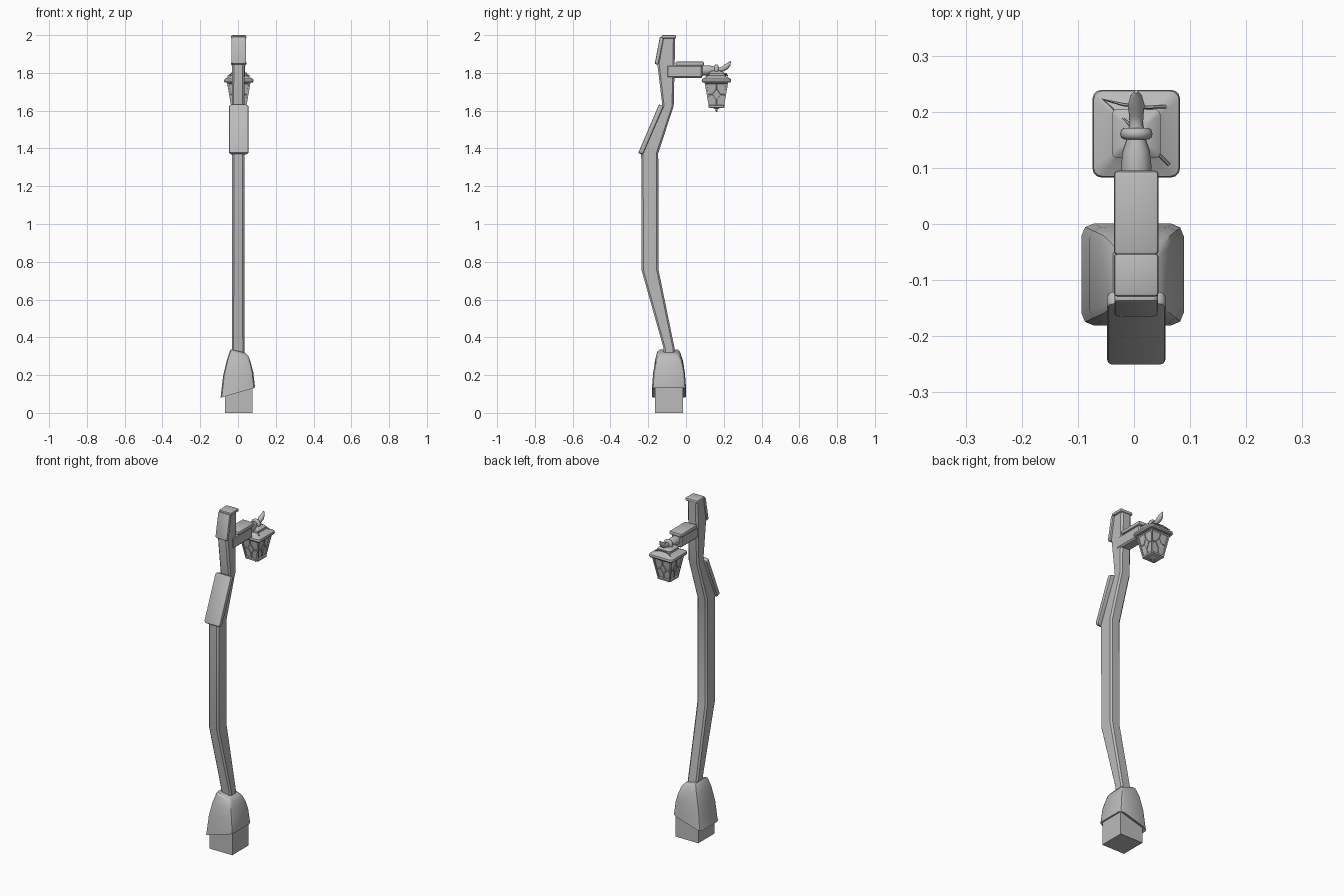
import bpy, bmesh, math
from mathutils import Matrix, Vector

if "Cube" in bpy.data.objects:
    bpy.data.objects.remove(bpy.data.objects["Cube"], do_unlink=True)

grey = bpy.data.materials.new("plain grey")
grey.use_nodes = True
grey.diffuse_color = (0.5, 0.5, 0.5, 1)
grey.node_tree.nodes["Principled BSDF"].inputs["Base Color"].default_value = (0.5, 0.5, 0.5, 1)

CX = 0.004          # shared centre line
LY = 0.161          # lantern centre


def finish(obj, angle=30):
    obj.data.materials.clear()
    obj.data.materials.append(grey)
    bpy.ops.object.select_all(action='DESELECT')
    obj.select_set(True)
    bpy.context.view_layer.objects.active = obj
    bpy.ops.object.shade_smooth_by_angle(angle=math.radians(angle))
    return obj


def from_bmesh(name, bm, angle=30):
    bmesh.ops.recalc_face_normals(bm, faces=bm.faces)
    mesh = bpy.data.meshes.new(name)
    bm.to_mesh(mesh)
    bm.free()
    obj = bpy.data.objects.new(name, mesh)
    bpy.context.collection.objects.link(obj)
    return finish(obj, angle)


def loft(name, rings, corner=0.2, segs=1, angle=30):
    """Rounded rectangles (x, y, half x, half y, z, slope in x) joined upward."""
    bm = bmesh.new()
    loops = []
    for x, y, hx, hy, z, slope in rings:
        r = corner * min(hx, hy)
        loop = []
        for q, (sx, sy) in enumerate(((1, 1), (-1, 1), (-1, -1), (1, -1))):
            for k in range(segs + 1):
                a = math.pi / 2 * (q + k / segs)
                dx = sx * (hx - r) + r * math.cos(a)
                dy = sy * (hy - r) + r * math.sin(a)
                loop.append(bm.verts.new((x + dx, y + dy, z + slope * dx)))
        loops.append(loop)
    for low, high in zip(loops, loops[1:]):
        for i in range(len(low)):
            j = (i + 1) % len(low)
            bm.faces.new((low[i], low[j], high[j], high[i]))
    bm.faces.new(loops[0])
    bm.faces.new(loops[-1])
    return from_bmesh(name, bm, angle)


def box(name, centre, size, tilt=0, bevel=0.006, segs=2, upright=0):
    """Box with soft edges; upright also rounds the corners seen from the front."""
    bm = bmesh.new()
    bmesh.ops.create_cube(bm, size=1)
    bmesh.ops.scale(bm, vec=size, verts=bm.verts)
    if upright:
        edges = [e for e in bm.edges if abs(e.verts[0].co.y - e.verts[1].co.y) > 1e-4]
        bmesh.ops.bevel(bm, geom=edges, offset=upright, segments=3, profile=0.5, affect='EDGES')
    if bevel:
        edges = [e for e in bm.edges if e.calc_face_angle(0) > 0.8]
        bmesh.ops.bevel(bm, geom=edges, offset=bevel, segments=segs, profile=0.5, affect='EDGES')
    bm.transform(Matrix.Translation(centre) @ Matrix.Rotation(tilt, 4, 'X'))
    return from_bmesh(name, bm)


def tubes(name, paths, depth, res=0, angle=40):
    """Round or square bars along paths of (x, y, z[, radius])."""
    curve = bpy.data.curves.new(name, 'CURVE')
    curve.dimensions = '3D'
    curve.bevel_depth = depth
    curve.bevel_resolution = res
    curve.use_fill_caps = True
    for pts in paths:
        spline = curve.splines.new('POLY')
        spline.points.add(len(pts) - 1)
        for point, p in zip(spline.points, pts):
            point.co = (p[0], p[1], p[2], 1)
            point.radius = p[3] if len(p) > 3 else 1
    obj = bpy.data.objects.new(name, curve)
    bpy.context.collection.objects.link(obj)
    bpy.ops.object.select_all(action='DESELECT')
    obj.select_set(True)
    bpy.context.view_layer.objects.active = obj
    bpy.ops.object.convert(target='MESH')
    return finish(bpy.context.view_layer.objects.active, angle)


# crooked post: front y, back y, height
post = [(-0.12, -0.055, 0.28), (-0.118, -0.06, 0.34), (-0.235, -0.145, 0.755),
        (-0.237, -0.147, 1.375), (-0.125, -0.065, 1.625),
        (-0.152, -0.06, 1.85), (-0.127, -0.057, 1.99)]
loft("post", [(CX - 0.003, (f + b) / 2, 0.033, (b - f) / 2, z, 0) for f, b, z in post],
     corner=0.3, angle=20)

# base block and the slanted skirt around it
box("base_block", (CX, -0.09, 0.08), (0.148, 0.15, 0.16), bevel=0)
loft("base_skirt", [(-0.003, -0.09, 0.080, 0.082, 0.110, 0.29),
                    (-0.003, -0.09, 0.091, 0.091, 0.106, 0.29),
                    (-0.001, -0.09, 0.090, 0.090, 0.118, 0.29),
                    (0.001, -0.09, 0.080, 0.084, 0.205, 0.12),
                    (0.005, -0.09, 0.064, 0.074, 0.270, -0.15),
                    (0.008, -0.092, 0.050, 0.060, 0.312, -0.33),
                    (0.006, -0.092, 0.043, 0.050, 0.322, -0.34),
                    (0.004, -0.090, 0.033, 0.034, 0.326, -0.2)],
     corner=0.25, segs=2)

# cover plates on the bend and at the head
box("bend_plate", (CX, -0.186, 1.5), (0.104, 0.026, 0.28), tilt=-0.405, upright=0.014)
box("head_plate", (CX, -0.142, 1.918), (0.078, 0.02, 0.148), tilt=-0.19, upright=0.01)
box("head_cap", (CX, -0.091, 1.991), (0.08, 0.076, 0.018), bevel=0.006)

# side arm and its top plate
box("arm", (CX, -0.008, 1.807), (0.066, 0.19, 0.07), bevel=0.008, segs=1)
box("arm_plate", (CX, 0.02, 1.849), (0.08, 0.15, 0.022), bevel=0.007)

# horn-shaped finial and collar at the arm's end
tubes("finial", [[(CX, 0.075, 1.812, 0.026), (CX, 0.105, 1.813, 0.027),
                  (CX, 0.13, 1.815, 0.024), (CX, 0.15, 1.817, 0.017),
                  (CX, 0.178, 1.817, 0.012), (CX, 0.195, 1.821, 0.013),
                  (CX, 0.212, 1.832, 0.015), (CX, 0.226, 1.845, 0.011),
                  (CX, 0.236, 1.862, 0.003)]], 1, res=4)
bpy.ops.mesh.primitive_torus_add(major_radius=0.018, minor_radius=0.011,
                                 major_segments=20, minor_segments=10,
                                 location=(CX, LY, 1.817), rotation=(math.pi / 2, 0, 0))
collar = bpy.context.object
collar.name = "finial_collar"
finish(collar, 60)

# lantern roof
roof = [(0.064, 1.752), (0.074, 1.750), (0.078, 1.757), (0.076, 1.768), (0.052, 1.780),
        (0.043, 1.786), (0.043, 1.798), (0.036, 1.804), (0.018, 1.812)]
loft("lantern_roof", [(CX, LY, h, h, z, 0) for h, z in roof], corner=0.2, segs=3)

# lantern glass, floor and drop
loft("lantern_glass", [(CX, LY, 0.035, 0.035, 1.622, 0), (CX, LY, 0.056, 0.056, 1.755, 0)],
     corner=0.05)
floor = [(0.034, 1.614), (0.042, 1.618), (0.043, 1.628), (0.038, 1.631)]
loft("lantern_floor", [(CX, LY, h, h, z, 0) for h, z in floor], corner=0.1)
drop = [(0.002, 1.592), (0.007, 1.602), (0.005, 1.608), (0.024, 1.616)]
loft("lantern_drop", [(CX, LY, h, h, z, 0) for h, z in drop], corner=0.6, segs=2)

# lantern frame: the same corner post, rail and diamond on each of four sides
LOW, HIGH = 1.628, 1.75


def on_side(turn, u, z):
    half = 0.037 + (z - LOW) / (HIGH - LOW) * 0.021
    p = Matrix.Rotation(turn * math.pi / 2, 3, 'Z') @ Vector((u * half, -half, 0))
    return (p.x + CX, p.y + LY, z)


corners, lattice = [], []
for t in range(4):
    corners.append([on_side(t, 1, LOW), on_side(t, 1, HIGH)])
    corners.append([on_side(t, -1, HIGH - 0.004), on_side(t, 1, HIGH - 0.004)])
    top, bottom = on_side(t, 0, 1.716), on_side(t, 0, 1.656)
    left, right = on_side(t, -0.42, 1.686), on_side(t, 0.42, 1.686)
    lattice += [[top, right, bottom, left, top],
                [top, on_side(t, 0, HIGH)], [bottom, on_side(t, 0, LOW)],
                [left, on_side(t, -1, 1.686)], [right, on_side(t, 1, 1.686)]]
tubes("lantern_frame", corners, 0.006)
tubes("lantern_lattice", lattice, 0.0028)

# thin wire tying the lantern to the finial
tubes("wire", [[(0.062, 0.106, 1.782), (0.03, 0.138, 1.802), (0.0, 0.17, 1.818),
                (-0.055, 0.222, 1.782), (-0.02, 0.213, 1.796), (0.02, 0.208, 1.796),
                (0.057, 0.209, 1.782)]], 0.003, res=1)
